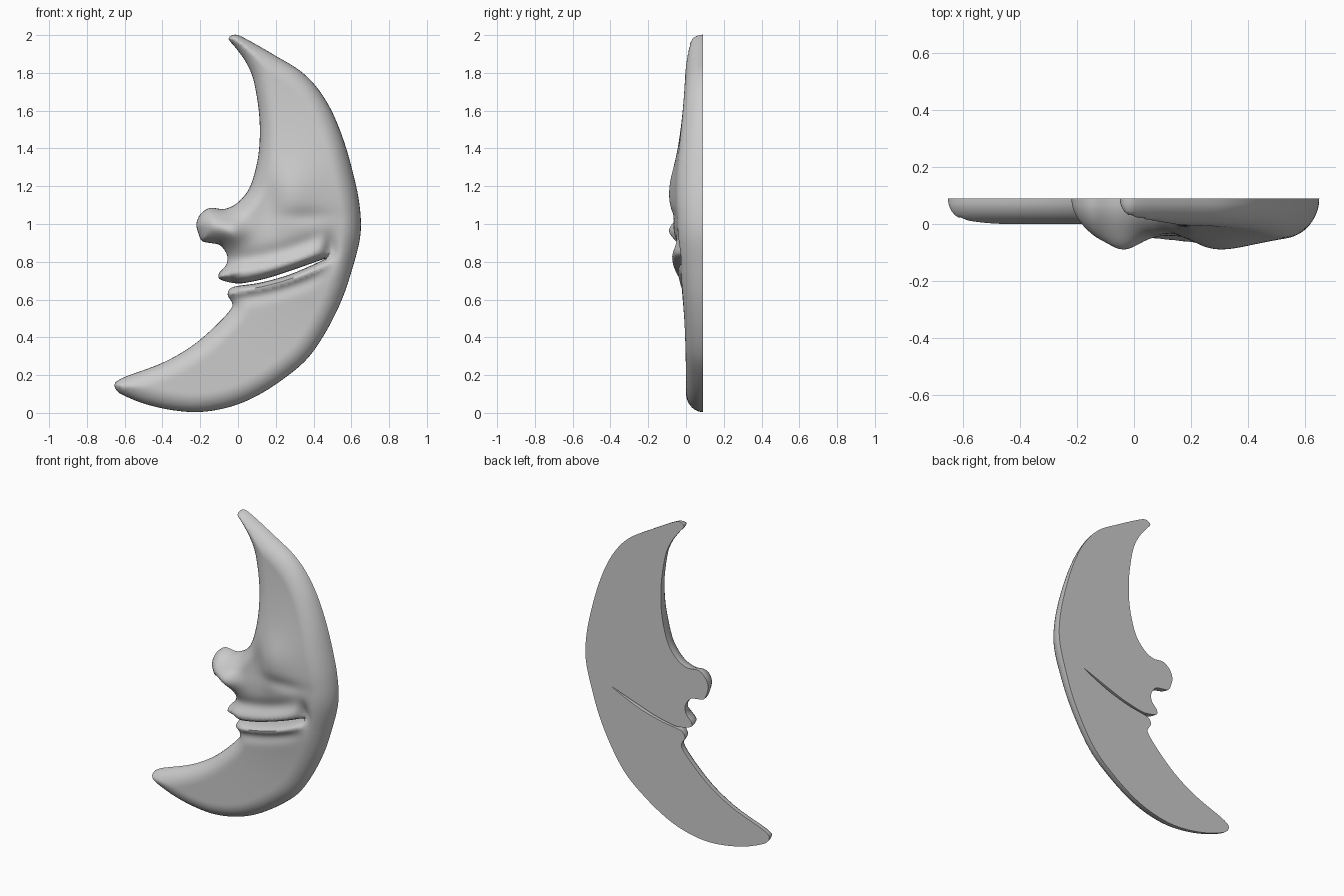
import bpy, bmesh, math
from mathutils import Vector, geometry, kdtree

cube = bpy.data.objects.get("Cube")
if cube:
    bpy.data.objects.remove(cube, do_unlink=True)

BACK = 0.09        # y of the flat back
ROUNDING = 0.1     # width of the rounded outer rim
LIP_ROUNDING = 0.035
STEP = 0.012       # spacing of the surface points

# Profile control points (x, z), each stretch running clockwise
outer_curve = [(-.05, 1.98), (-.03, 2), (0, 2), (.07, 1.965), (.2, 1.89), (.33, 1.81),
               (.42, 1.72), (.5, 1.59), (.57, 1.41), (.63, 1.18), (.65, 1.03), (.645, .92),
               (.61, .78), (.55, .6), (.46, .42), (.36, .28), (.22, .165), (.08, .08),
               (-.05, .03), (-.2, .005), (-.35, .015), (-.5, .05), (-.62, .1)]
lower_horn = [(-.65, .13), (-.65, .16), (-.6, .19), (-.4, .265), (-.25, .35),
              (-.12, .46), (-.03, .565), (-.055, .625)]
mouth_slit = [(-.04, .66), (0, .672), (.12, .69), (.28, .735), (.46, .815),
              (.3, .76), (.15, .712), (.02, .686), (-.04, .69)]
nose_and_lip = [(-.1, .71), (-.1, .74), (-.065, .78), (-.055, .82), (-.07, .86), (-.1, .89),
                (-.15, .9), (-.19, .91), (-.21, .95), (-.22, 1), (-.2, 1.05), (-.15, 1.085),
                (-.07, 1.08)]
forehead = [(0, 1.115), (.06, 1.19), (.1, 1.32), (.115, 1.45), (.11, 1.6),
            (.08, 1.77), (.04, 1.86), (-.01, 1.93)]


def smooth_loop(points, spacing):
    """Closed spline through the points, with a flag for points on the mouth slit."""
    result = []
    n = len(points)
    for i in range(n):
        a, b, c, d = (Vector(points[(i + k) % n]) for k in (-1, 0, 1, 2))
        length = (c - b).length
        # Limit the tangents so that uneven spacing never overshoots
        t0, t1 = (c - a) / 2, (d - b) / 2
        t0 *= min(1, length / max(t0.length, 1e-6))
        t1 *= min(1, length / max(t1.length, 1e-6))
        count = max(1, round(length / spacing))
        on_slit = points[i] in mouth_slit and points[(i + 1) % n] in mouth_slit
        for k in range(count):
            t = k / count
            s = t * t * (3 - 2 * t)
            p = b * (1 - s) + c * s + t0 * t * (1 - t) ** 2 - t1 * t * t * (1 - t)
            result.append((p, on_slit))
    return result


def distance_tree(points):
    tree = kdtree.KDTree(len(points))
    for i, p in enumerate(points):
        tree.insert((p.x, p.y, 0), i)
    tree.balance()
    return lambda p: tree.find((p.x, p.y, 0))[2]


def bump(x, z, cx, cz, sx, sz, height):
    return height * math.exp(-((x - cx) / sx) ** 2 / 2 - ((z - cz) / sz) ** 2 / 2)


def rounded(d, radius):
    t = min(1, d / radius)
    return math.sqrt(t * (2 - t))


def relief(x, z):
    """Thickness of the face away from the rim."""
    h = BACK
    h += bump(x, z, .33, 1.1, .25, .3, .07)         # broad cheek and forehead
    h += bump(x, z, .29, 1.18, .09, .1, .022)       # brow
    h -= bump(x, z, .16, 1.12, .05, .1, .025)       # eye hollow
    h -= bump(x, z, .36, 1.04, .1, .03, .012)       # crease under the brow
    h += bump(x, z, -.04, .96, .06, .05, .065)      # nostril
    h += bump(x, z, -.14, 1.0, .06, .06, .02)       # nose tip
    h -= bump(x, z, .49, .87, .025, .05, .035)      # mouth corner
    # Lips follow the line of the mouth and fade at its corner
    above = z - (.685 + .12 * x + .36 * x * x)
    fade = 1 / (1 + math.exp((x - .43) / .03))
    for offset, width, height in ((.05, .03, .03), (.13, .03, -.012),
                                  (-.03, .02, .015), (-.085, .025, -.012)):
        h += fade * bump(0, above, 0, offset, 1, width, height)
    return h


loop = smooth_loop(outer_curve + lower_horn + mouth_slit + nose_and_lip + forehead, STEP)
rim = [p for p, _ in loop]
fine = smooth_loop(outer_curve + lower_horn + mouth_slit + nose_and_lip + forehead, STEP / 8)
to_outer = distance_tree([p for p, slit in fine if not slit])
to_slit = distance_tree([p for p, slit in fine if slit])


def to_rim(p):
    return min(to_outer(p), to_slit(p))


# Rings of points close to the rim, then an even grid inside
points = list(rim)
rings = (.002, .006, .013, .023, .034)
for offset in rings:
    for i, p in enumerate(rim):
        along = (rim[(i + 1) % len(rim)] - rim[i - 1]).normalized()
        q = p + Vector((along.y, -along.x)) * offset
        if to_rim(q) > offset * .9:
            points.append(q)
for i in range(-60, 61):
    for k in range(170):
        q = Vector(((i + k % 2 / 2) * STEP, k * STEP))
        if to_rim(q) > rings[-1] + STEP * .7:
            points.append(q)

# Triangles inside the profile
verts, _, faces, *_ = geometry.delaunay_2d_cdt(points, [], [list(range(len(rim)))], 1, 1e-5)
bm = bmesh.new()
made = []
for p in verts:
    d_out, d_slit = to_outer(p), to_slit(p)
    h = relief(p.x, p.y) * rounded(d_out, ROUNDING) * rounded(d_slit, LIP_ROUNDING)
    made.append(bm.verts.new((p.x, BACK - h, p.y)))
for f in faces:
    bm.faces.new([made[i] for i in f])
bmesh.ops.delete(bm, geom=[v for v in bm.verts if not v.link_faces], context='VERTS')

# Flat back
border = [e for e in bm.edges if e.is_boundary]
for v in {v for e in border for v in e.verts}:
    v.co.y = BACK
bmesh.ops.edgeloop_fill(bm, edges=border)
bmesh.ops.recalc_face_normals(bm, faces=bm.faces)

mesh = bpy.data.meshes.new("crescent_moon_face")
bm.to_mesh(mesh)
bm.free()
moon = bpy.data.objects.new("crescent_moon_face", mesh)
bpy.context.collection.objects.link(moon)

grey = bpy.data.materials.new("plain grey")
grey.use_nodes = True
colour = (.6, .6, .6, 1)
grey.diffuse_color = colour
grey.node_tree.nodes["Principled BSDF"].inputs["Base Color"].default_value = colour
mesh.materials.append(grey)

bpy.ops.object.select_all(action='DESELECT')
moon.select_set(True)
bpy.context.view_layer.objects.active = moon
bpy.ops.object.shade_smooth_by_angle(angle=math.radians(60))
